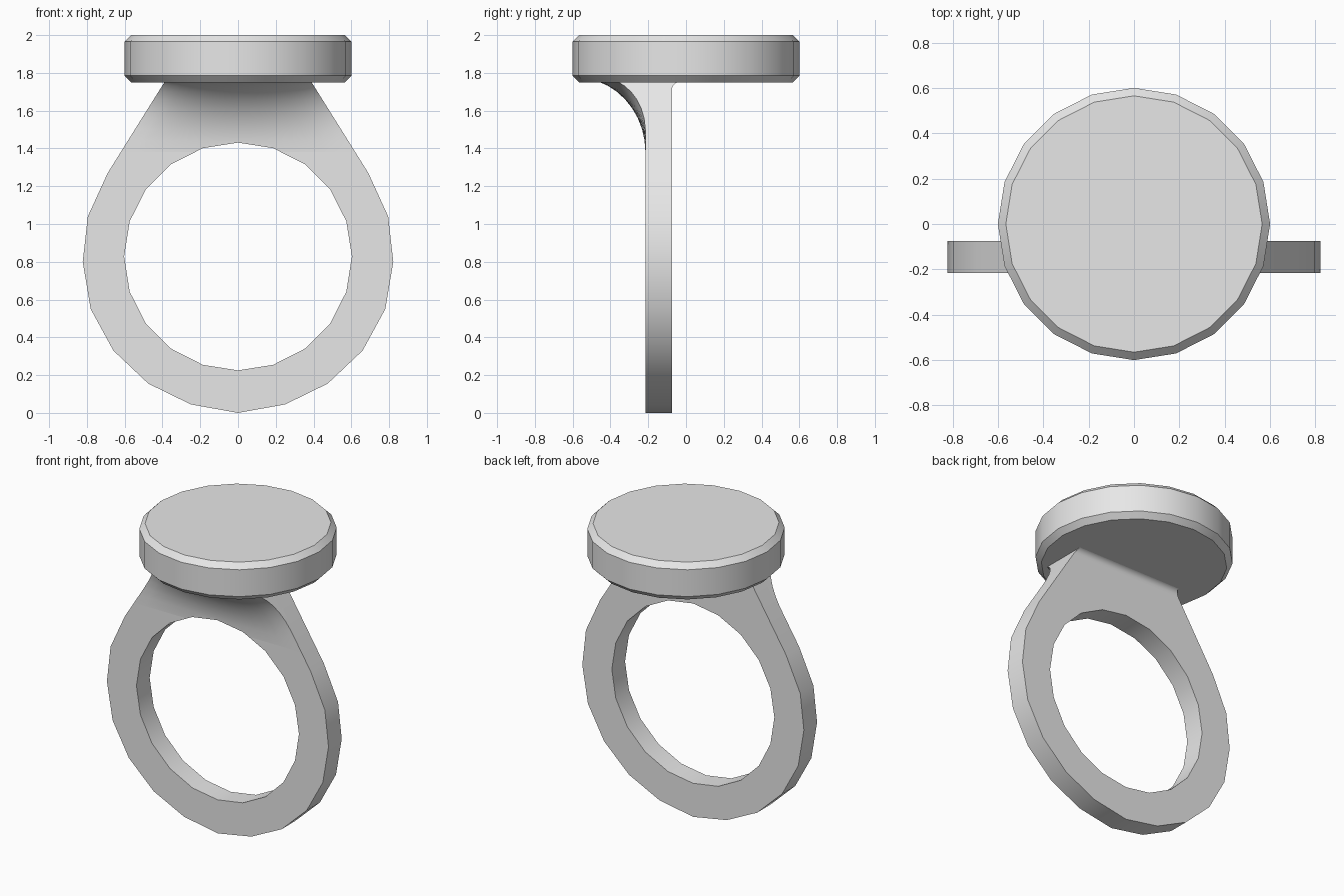
import bpy, bmesh, math

if "Cube" in bpy.data.objects:
    bpy.data.objects.remove(bpy.data.objects["Cube"])

SIDES = 20
FRONT, BACK = -0.215, -0.075      # faces of the band
HOLE_Z, HOLE_R = 0.828, 0.603
DISC_R, DISC_BOTTOM, BEVEL = 0.6, 1.75, 0.035

grey = bpy.data.materials.new("plain_grey")
grey.use_nodes = True
grey.diffuse_color = (0.8, 0.8, 0.8, 1)
grey.node_tree.nodes["Principled BSDF"].inputs["Base Color"].default_value = (0.8, 0.8, 0.8, 1)


def loft(name, loops):
    """Solid skinned over a stack of closed loops, capped at both ends."""
    bm = bmesh.new()
    rings = [[bm.verts.new(p) for p in loop] for loop in loops]
    n = len(rings[0])
    for a, b in zip(rings, rings[1:]):
        for i in range(n):
            j = (i + 1) % n
            bm.faces.new((a[i], a[j], b[j], b[i]))
    bm.faces.new(rings[0])
    bm.faces.new(rings[-1])
    bmesh.ops.recalc_face_normals(bm, faces=bm.faces)
    mesh = bpy.data.meshes.new(name)
    bm.to_mesh(mesh)
    bm.free()
    obj = bpy.data.objects.new(name, mesh)
    mesh.materials.append(grey)
    bpy.context.collection.objects.link(obj)
    return obj


def activate(obj):
    bpy.ops.object.select_all(action='DESELECT')
    obj.select_set(True)
    bpy.context.view_layer.objects.active = obj


def circle(radius):
    return [(radius * math.cos(math.tau * i / SIDES),
             radius * math.sin(math.tau * i / SIDES)) for i in range(SIDES)]


def neck_width(z):
    """Half width of the tapering shoulders."""
    return 0.69 - (z - 1.27) * 0.30 / 0.48


def fillet(name, face_y, sign, z0, z1, reach, steps=10, cols=16):
    """Concave quarter-round from the band face out to the disc."""
    loops = []
    for k in range(steps + 1):
        a = math.pi / 2 * k / steps
        z = z0 + (z1 - z0) * math.sin(a)
        w = neck_width(z)
        inner = face_y - sign * 0.02
        loop = [(w, inner, z), (-w, inner, z)]
        for c in range(cols + 1):
            x = w * (2 * c / cols - 1)
            loop.append((x, face_y + sign * reach(x) * (1 - math.cos(a)), z))
        loops.append(loop)
    return loft(name, loops)


# Flat disc with chamfered rims
disc = loft("disc", [[(x, y, z) for x, y in circle(r)] for r, z in (
    (DISC_R - BEVEL, DISC_BOTTOM), (DISC_R, DISC_BOTTOM + BEVEL),
    (DISC_R, 2 - BEVEL), (DISC_R - BEVEL, 2))])

# Band outline: right half mirrored to the left
half = [(0.25, 0.045), (0.475, 0.155), (0.66, 0.33), (0.78, 0.55), (0.822, 0.80),
        (0.795, 1.04), (0.69, 1.27), (neck_width(1.76), 1.76)]
outline = [(0, 0)] + half + [(-x, z) for x, z in reversed(half)]
band = loft("band", [[(x, y, z) for x, z in outline] for y in (FRONT, BACK)])

# Fillets under the disc: long flare in front, small one behind
front_flare = fillet("front_flare", FRONT, -1, 1.38, 1.775,
                     lambda x: math.sqrt(max(0.58 ** 2 - x * x, 0.05)) + FRONT)
back_fillet = fillet("back_fillet", BACK, 1, 1.71, 1.753, lambda x: 0.045, steps=5, cols=2)

# Finger hole cut through band and flare
cutter = loft("hole_cutter", [[(x, y, z + HOLE_Z) for x, z in circle(HOLE_R)] for y in (-1, 1)])
cutter.hide_render = True
for obj in (band, front_flare):
    activate(obj)
    cut = obj.modifiers.new("hole", 'BOOLEAN')
    cut.operation, cut.solver, cut.object = 'DIFFERENCE', 'EXACT', cutter
    bpy.ops.object.modifier_apply(modifier=cut.name)
bpy.data.objects.remove(cutter)

for obj in (disc, band, front_flare, back_fillet):
    activate(obj)
    bpy.ops.object.shade_smooth_by_angle(angle=math.radians(30))
